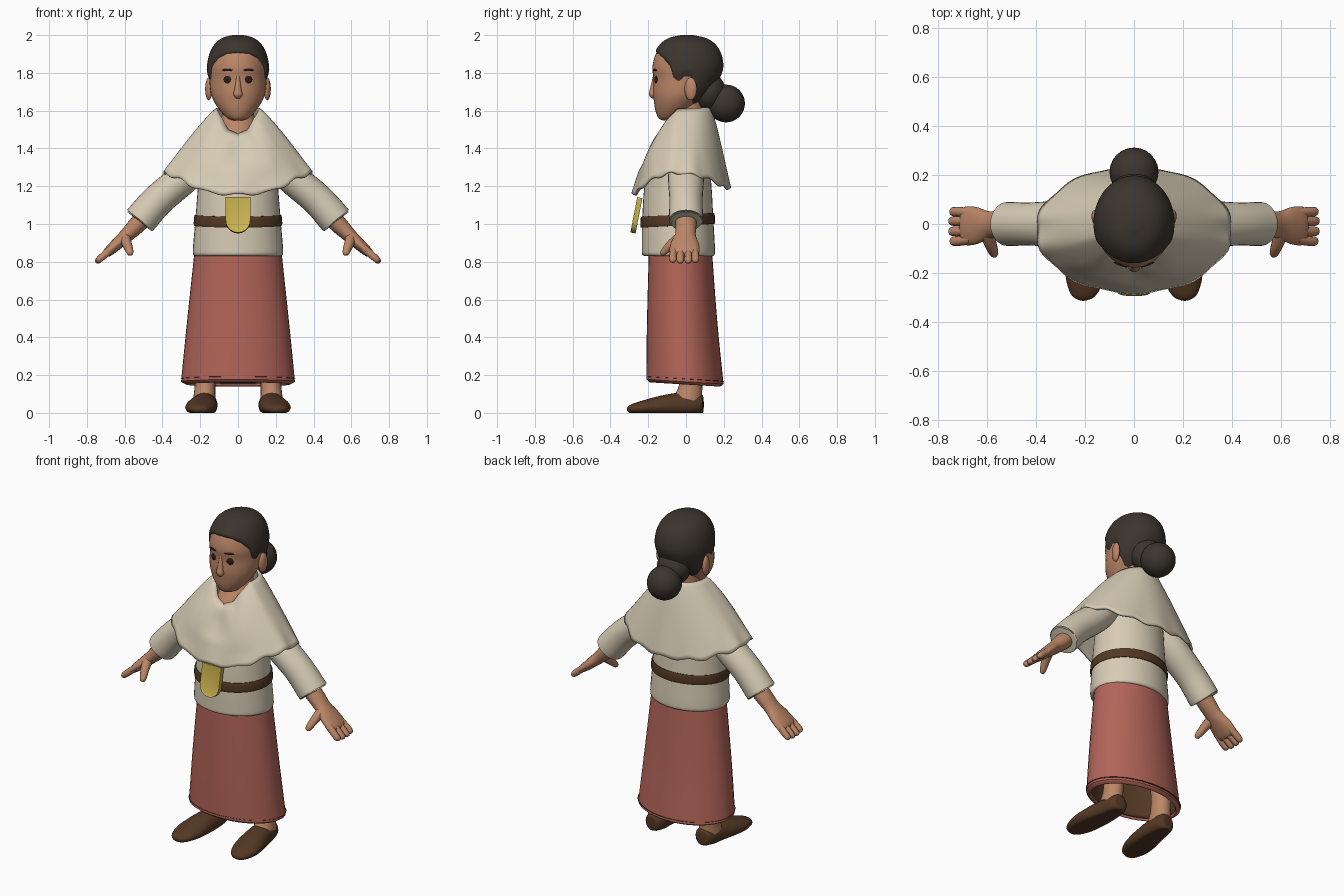
import bpy, bmesh, math
from math import sin, cos, pi, radians, exp
from mathutils import Vector, Matrix

if "Cube" in bpy.data.objects:
    bpy.data.objects.remove(bpy.data.objects["Cube"])


def material(name, rgb):
    m = bpy.data.materials.new(name)
    m.use_nodes = True
    m.diffuse_color = (*rgb, 1)
    bsdf = m.node_tree.nodes["Principled BSDF"]
    bsdf.inputs["Base Color"].default_value = (*rgb, 1)
    bsdf.inputs["Roughness"].default_value = 0.9
    return m


SKIN = material("skin", (0.5, 0.24, 0.135))
CREAM = material("cream cloth", (0.68, 0.6, 0.46))
RED = material("red cloth", (0.45, 0.13, 0.1))
GOLD = material("gold", (0.6, 0.46, 0.08))
BROWN = material("brown leather", (0.09, 0.04, 0.018))
HAIR = material("dark hair", (0.045, 0.036, 0.028))
DARK = material("eye dark", (0.02, 0.014, 0.011))


def finish(name, bm, mat, angle=50):
    bmesh.ops.recalc_face_normals(bm, faces=bm.faces)
    mesh = bpy.data.meshes.new(name)
    bm.to_mesh(mesh)
    bm.free()
    mesh.materials.append(mat)
    mesh.shade_smooth()
    mesh.set_sharp_from_angle(angle=radians(angle))
    ob = bpy.data.objects.new(name, mesh)
    bpy.context.scene.collection.objects.link(ob)
    return ob


def bridge(name, rings, mat, caps=(True, True), angle=50):
    """Join closed rings of points into a surface."""
    bm = bmesh.new()
    vs = [[bm.verts.new(p) for p in r] for r in rings]
    n = len(vs[0])
    for a, b in zip(vs, vs[1:]):
        for i in range(n):
            j = (i + 1) % n
            bm.faces.new((a[i], a[j], b[j], b[i]))
    for use, ring in zip(caps, (vs[0], vs[-1])):
        if use:
            bm.faces.new(ring)
    return finish(name, bm, mat, angle)


def resample(rows, k=4):
    """Smooth spline through rows of numbers."""
    out = []
    for i in range(len(rows) - 1):
        p = [rows[max(0, min(len(rows) - 1, i + d))] for d in (-1, 0, 1, 2)]
        for s in range(k):
            t = s / k
            out.append([b + t / 2 * (c - a + t * (2 * a - 5 * b + 4 * c - d + t * (3 * (b - c) + d - a)))
                        for a, b, c, d in zip(*p)])
    return out + [list(rows[-1])]


def lerp_table(table, x):
    for a, b in zip(table, table[1:]):
        if x <= b[0]:
            t = (x - a[0]) / (b[0] - a[0])
            return [u + (v - u) * t for u, v in zip(a, b)]
    return list(table[-1])


def oval(row, th, grow=0):
    """Point on an upright oval (z, half width, front y, back y); angle 0 faces front."""
    z, rx, y0, y1 = row
    return Vector(((rx + grow) * sin(th), (y0 + y1) / 2 - ((y1 - y0) / 2 + grow) * cos(th), z))


def loft(name, rows, mat, n=40, tilt=0, **kw):
    rings = []
    for row in resample(rows):
        ring = [oval(row, 2 * pi * i / n) for i in range(n)]
        for p in ring:
            p.z += tilt * p.y
        rings.append(ring)
    return bridge(name, rings, mat, **kw)


def tube(name, rows, mat, s=1, side=(0, 1, 0), n=16, floor=-1, k=4, angle=50):
    """Tube along x, y, z with radius a along side and b across it."""
    rows = resample(rows, k)
    pts = [Vector((s * r[0], r[1], r[2])) for r in rows]
    rings = []
    for i, (p, r) in enumerate(zip(pts, rows)):
        t = (pts[min(i + 1, len(pts) - 1)] - pts[max(i - 1, 0)]).normalized()
        u = Vector(side)
        u = (u - t * u.dot(t)).normalized()
        v = t.cross(u)
        ring = [p + u * r[3] * cos(2 * pi * j / n) + v * r[4] * sin(2 * pi * j / n) for j in range(n)]
        for q in ring:
            q.z = max(q.z, floor)
        rings.append(ring)
    return bridge(name, rings, mat, angle=angle)


def ball(name, loc, scale, mat, rot=0):
    bm = bmesh.new()
    bmesh.ops.create_uvsphere(bm, u_segments=24, v_segments=16, radius=1)
    bm.transform(Matrix.Translation(loc) @ Matrix.Rotation(rot, 4, 'Z') @ Matrix.Diagonal((*scale, 1)))
    return finish(name, bm, mat)


def thicken(ob, amount):
    mod = ob.modifiers.new("thickness", 'SOLIDIFY')
    mod.thickness = amount
    mod.offset = -1
    return mod


# Skirt, open below with a dark lining
skirt = loft("skirt", [(.15, .275, -.19, .18), (.165, .298, -.208, .197), (.2, .298, -.21, .195),
                       (.5, .268, -.206, .165), (.9, .225, -.195, .135)], RED, tilt=-.06, caps=(False, True))
skirt.data.materials.append(BROWN)
thicken(skirt, .015).material_offset = 1

# Blouse and belt
loft("blouse", [(.83, .225, -.215, .14), (.84, .238, -.232, .152), (.88, .238, -.234, .153),
                (1.02, .226, -.232, .145), (1.2, .212, -.22, .135), (1.35, .2, -.19, .12),
                (1.46, .13, -.12, .1)], CREAM)
loft("belt", [(.995, .222, -.228, .14), (.997, .234, -.241, .153), (1.047, .231, -.239, .151),
              (1.049, .22, -.226, .14)], BROWN, tilt=.05)

# Shawl: cone-like cape with a dipped neckline, front crease and wavy rim
RIM = [(0, 1.155), (25, 1.17), (45, 1.225), (70, 1.27), (90, 1.275), (120, 1.25), (150, 1.2), (180, 1.185)]
NECK = [(0, 1.48), (25, 1.5), (45, 1.56), (70, 1.61), (180, 1.62)]
BULGE = [(0, .55), (90, .9), (180, .8)]
N = 96
rings = []
for k in range(19):
    t = k / 18
    ring = []
    for i in range(N):
        th = 2 * pi * i / N
        deg = abs(math.degrees(th if th <= pi else th - 2 * pi))
        z0, z1, bulge = (lerp_table(tab, deg)[1] for tab in (NECK, RIM, BULGE))
        r = t ** bulge
        inner = oval((0, .118, -.135, .13), th)
        outer = oval((0, .4, -.285, .235), th)
        p = inner.lerp(outer, r)
        crease = exp(-(deg / 13) ** 2) * sin(pi * min(1, t / .6))
        fold = exp(-((deg - 30) / 14) ** 2) * sin(pi * min(1, t / .8))
        p *= 1 - .1 * crease + .05 * fold + .015 * t ** 3 * cos(10 * th)
        p.z = z0 + (z1 - z0) * t + .009 * t ** 4 * cos(14 * th)
        ring.append(p)
    rings.append(ring)
thicken(bpy.data.objects[bridge("shawl", rings, CREAM, caps=(False, False)).name], .014)

# Neck and upper chest
loft("neck", [(1.36, .11, -.17, .09), (1.46, .105, -.148, .1), (1.52, .098, -.11, .1),
              (1.58, .085, -.07, .09), (1.68, .08, -.05, .09)], SKIN)

# Head
HEAD = [(1.548, .02, -.12, -.07), (1.56, .055, -.145, -.03), (1.6, .095, -.162, .03),
        (1.65, .128, -.17, .08), (1.7, .145, -.175, .13), (1.77, .152, -.172, .17),
        (1.83, .155, -.178, .188), (1.9, .14, -.16, .175), (1.95, .11, -.125, .14),
        (1.978, .07, -.08, .09), (1.99, .02, -.02, .025)]
loft("head", HEAD, SKIN)
FINE = resample(HEAD, 6)

# Hair cap: each column rises from the hairline to the crown
LINE = [(0, 1.905), (25, 1.9), (45, 1.875), (62, 1.83), (68, 1.765), (80, 1.75), (86, 1.775),
        (100, 1.775), (108, 1.7), (130, 1.635), (180, 1.6)]
rings = []
for k in range(25):
    t = k / 24
    ring = []
    for i in range(N):
        th = 2 * pi * i / N
        deg = abs(math.degrees(th if th <= pi else th - 2 * pi))
        z0 = lerp_table(LINE, deg)[1]
        z = z0 + (1.99 - z0) * (1 - (1 - t) ** 1.6)
        p = oval(lerp_table(FINE, z), th, .012 * min(1, t * 10) - .002)
        p.z += .01 * t
        ring.append(p)
    rings.append(ring)
bridge("hair", rings, HAIR, caps=(False, True))
ball("hair_bun", (0, .212, 1.638), (.1, .1, .1), HAIR)
ball("hair_nape", (0, .12, 1.7), (.1, .09, .1), HAIR)

# Nose
tube("nose", [(0, -.165, 1.8, .008, .006), (0, -.168, 1.76, .012, .012), (0, -.174, 1.71, .019, .018),
              (0, -.175, 1.685, .024, .021), (0, -.168, 1.668, .012, .01)], SKIN, side=(1, 0, 0), n=12)

# Pouch hanging at the belt
bm = bmesh.new()
outline = [(-.065, .19), (.065, .19)] + [(.065 * cos(a), .065 + .065 * sin(a))
                                          for a in (-pi * i / 12 for i in range(13))]
face = bm.faces.new([bm.verts.new((x, 0, z)) for x, z in outline])
geo = bmesh.ops.extrude_face_region(bm, geom=[face])["geom"]
bmesh.ops.translate(bm, vec=(0, -.028, 0), verts=[v for v in geo if isinstance(v, bmesh.types.BMVert)])
bmesh.ops.recalc_face_normals(bm, faces=bm.faces)
front = [f for f in bm.faces if f.normal.y < -.9]
bmesh.ops.inset_region(bm, faces=front, thickness=.012, depth=-.004)
bm.transform(Matrix.Translation((0, -.267, .95)) @ Matrix.Rotation(radians(-11), 4, 'X'))
finish("pouch", bm, GOLD, 35)

for s, label in ((1, "left"), (-1, "right")):
    # Face details
    for part, th, z, size in (("eye", 22, 1.765, (.02, .005, .02)), ("eyebrow", 21, 1.815, (.03, .005, .006))):
        ball(f"{label}_{part}", oval(lerp_table(FINE, z), s * radians(th)), size, DARK, s * radians(20))
    ball(f"{label}_ear", (s * .155, .025, 1.715), (.018, .033, .06), SKIN, s * -.2)

    # Sleeve with a recessed cuff, then forearm and palm
    tube(f"{label}_sleeve", [(.18, 0, 1.36, .08, .08), (.28, 0, 1.25, .095, .085), (.42, 0, 1.13, .088, .086),
                             (.505, 0, 1.035, .09, .088), (.518, 0, 1.02, .087, .085),
                             (.515, 0, 1.024, .07, .068)], CREAM, s, n=28)
    tube(f"{label}_hand", [(.47, 0, 1.06, .058, .05), (.54, 0, .99, .055, .046), (.59, -.003, .94, .055, .038),
                           (.64, -.006, .895, .075, .032), (.69, -.008, .85, .078, .025),
                           (.705, -.008, .836, .05, .012)], SKIN, s, n=24)
    for i, (y, reach) in enumerate(((-.07, .93), (-.03, 1), (.012, 1), (.05, .94))):
        x, z = .685 + .068 * reach, .853 - .058 * reach
        tube(f"{label}_finger_{i + 1}", [(.665, y * .9, .872, .02, .022), (.72, y, .825, .02, .02),
                                         (x - .008, y, z + .008, .018, .016), (x, y, z, .007, .006)], SKIN, s, n=10)
    tube(f"{label}_thumb", [(.6, -.03, .93, .03, .03), (.588, -.075, .895, .026, .026),
                            (.575, -.11, .86, .02, .021), (.57, -.126, .842, .014, .015),
                            (.569, -.131, .836, .005, .005)], SKIN, s, n=12)

    # Leg and shoe
    tube(f"{label}_leg", [(.175, .02, .5, .07, .07), (.175, .03, .25, .06, .058), (.175, .025, .14, .062, .055),
                          (.178, .01, .07, .075, .06)], SKIN, s, n=20)
    tube(f"{label}_shoe", [(.17, .093, .045, .02, .03), (.17, .085, .045, .045, .05), (.172, .05, .045, .062, .058),
                           (.178, -.04, .04, .07, .066), (.19, -.13, .035, .08, .056), (.2, -.21, .028, .08, .042),
                           (.205, -.27, .022, .062, .03), (.206, -.3, .018, .04, .02),
                           (.206, -.312, .016, .012, .008)], BROWN, s, (1, 0, 0), 24, 0)
